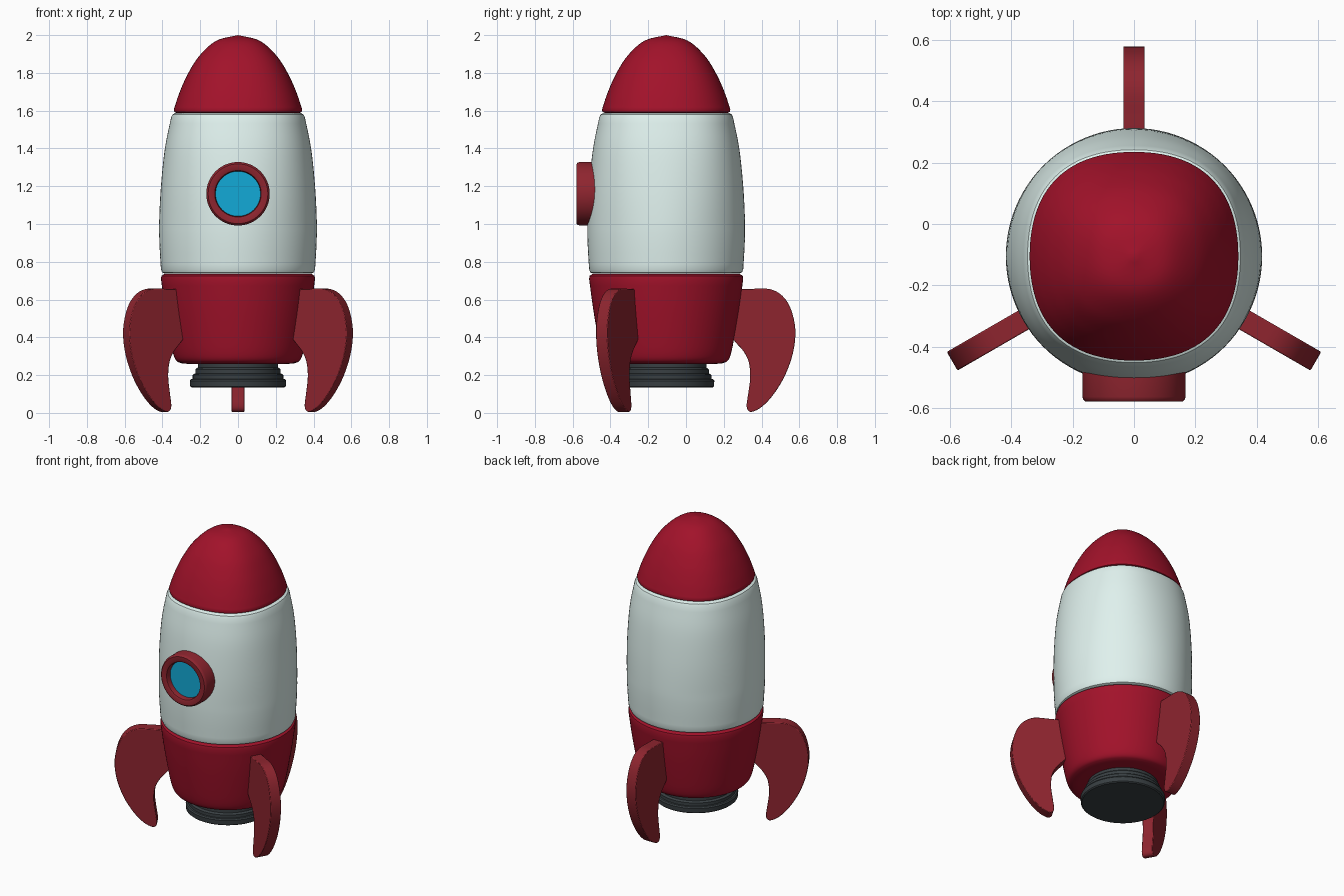
import bpy, bmesh
from math import cos, sin, pi, radians
from mathutils import Vector, Matrix

if "Cube" in bpy.data.objects:
    bpy.data.objects.remove(bpy.data.objects["Cube"])

AXIS_Y = -0.105   # the hull axis sits a little forward of the origin


def material(name, rgb):
    m = bpy.data.materials.new(name)
    m.diffuse_color = (*rgb, 1)
    m.use_nodes = True
    m.node_tree.nodes["Principled BSDF"].inputs["Base Color"].default_value = m.diffuse_color
    return m


RED = material("deep_red", (0.36, 0.006, 0.023))
TRIM = material("trim_red", (0.27, 0.018, 0.028))
WHITE = material("pale_white", (0.74, 0.88, 0.85))
GLASS = material("blue_glass", (0.006, 0.40, 0.68))
DARK = material("dark_grey", (0.04, 0.05, 0.055))


def smooth_path(pts, steps=4):
    """Catmull-Rom curve through 2D points."""
    p = [Vector(q) for q in pts]
    p = [2 * p[0] - p[1]] + p + [2 * p[-1] - p[-2]]
    out = []
    for a, b, c, d in zip(p, p[1:], p[2:], p[3:]):
        for i in range(steps):
            t = i / steps
            out.append(0.5 * (2 * b + (c - a) * t + (2 * a - 5 * b + 4 * c - d) * t * t
                              + (3 * b - a - 3 * c + d) * t ** 3))
    return out + [p[-2]]


def finish(name, bm, mat, matrix=None, angle=35):
    bmesh.ops.remove_doubles(bm, verts=bm.verts, dist=1e-5)
    bmesh.ops.recalc_face_normals(bm, faces=bm.faces)
    me = bpy.data.meshes.new(name)
    bm.to_mesh(me)
    bm.free()
    me.materials.append(mat)
    ob = bpy.data.objects.new(name, me)
    bpy.context.collection.objects.link(ob)
    if matrix:
        ob.matrix_world = matrix
    bpy.ops.object.select_all(action='DESELECT')
    ob.select_set(True)
    bpy.context.view_layer.objects.active = ob
    bpy.ops.object.shade_smooth_by_angle(angle=radians(angle))
    return ob


def lathe(name, profile, mat, matrix, square=lambda z: 0.0, closed=False, n=96):
    """Spin (radius, height) points; square makes the section slightly boxy."""
    bm = bmesh.new()
    rings = []
    for r, z in profile:
        k = square(z)
        ring = []
        for i in range(n):
            a = 2 * pi * i / n
            s = r * (1 - k * cos(4 * a)) / (1 - k)
            ring.append((s * cos(a), s * sin(a), z))
        rings.append([bm.verts.new(c) for c in ring] if r > 1e-6
                     else [bm.verts.new((0, 0, z))] * n)
    pairs = list(zip(rings, rings[1:])) + ([(rings[-1], rings[0])] if closed else [])
    for lo, hi in pairs:
        for i in range(n):
            j = (i + 1) % n
            quad = list(dict.fromkeys((lo[i], lo[j], hi[j], hi[i])))
            if len(quad) > 2:
                bm.faces.new(quad)
    return finish(name, bm, mat, matrix)


HULL = Matrix.Translation((0, AXIS_Y, 0))
boxy = lambda z: 0.025 * min(max((z - 1.0) / 0.55, 0), 1)

# Nose cone
lathe("nose_cone", [(0.28, 1.588), (0.325, 1.588), (0.337, 1.594)] + smooth_path(
    [(0.34, 1.605), (0.312, 1.69), (0.268, 1.79), (0.205, 1.89), (0.115, 1.97), (0, 2.0)], 6),
    RED, HULL, boxy)

# White hull with rounded shoulders
lathe("hull", [(0.30, 0.738), (0.388, 0.738), (0.402, 0.744)] + smooth_path(
    [(0.408, 0.76), (0.416, 0.90), (0.417, 1.02), (0.408, 1.20), (0.387, 1.40), (0.354, 1.565)], 5)
    + [(0.347, 1.58), (0.332, 1.588), (0.28, 1.588)], WHITE, HULL, boxy)

# Lower red section
lathe("lower_hull", [(0, 0.258), (0.27, 0.26)] + smooth_path(
    [(0.30, 0.263), (0.325, 0.275), (0.342, 0.31), (0.361, 0.40), (0.388, 0.56), (0.408, 0.71)], 4)
    + [(0.405, 0.726), (0.39, 0.735), (0.30, 0.735)], RED, HULL)

# Stepped engine nozzle
lathe("nozzle", [(0, 0.135), (0.246, 0.135), (0.253, 0.141), (0.255, 0.17), (0.249, 0.178),
                 (0.240, 0.18), (0.240, 0.20), (0.234, 0.206), (0.226, 0.208), (0.226, 0.23),
                 (0.219, 0.237), (0.213, 0.239), (0.213, 0.27), (0, 0.27)], DARK, HULL)

# Porthole: local z points forward, local origin on the hull axis
PORT = Matrix.Translation((0, AXIS_Y, 1.16)) @ Matrix.Rotation(radians(90), 4, 'X')
lathe("window_frame", [(0.168, 0.37), (0.168, 0.458), (0.165, 0.468), (0.158, 0.474),
                       (0.130, 0.474), (0.123, 0.470), (0.119, 0.460), (0.119, 0.37)],
      TRIM, PORT, closed=True, n=64)
lathe("window_glass", [(0.121, 0.40), (0.121, 0.437), (0, 0.437)], GLASS, PORT, n=64)

# Three curved fins, outlined in (radius, height)
outer = smooth_path([(0.36, 0.655), (0.46, 0.657), (0.55, 0.655), (0.615, 0.62), (0.66, 0.55),
                     (0.684, 0.44), (0.672, 0.32), (0.63, 0.20), (0.57, 0.10), (0.51, 0.035),
                     (0.46, 0.007), (0.435, 0.012), (0.426, 0.04), (0.434, 0.10), (0.445, 0.19),
                     (0.437, 0.27), (0.41, 0.325), (0.375, 0.365), (0.345, 0.40)])
for i, turn in enumerate((90, 210, 330)):
    bm = bmesh.new()
    face = bm.faces.new([bm.verts.new((r, -0.035, z)) for r, z in outer])
    ext = bmesh.ops.extrude_face_region(bm, geom=[face])
    bmesh.ops.translate(bm, vec=(0, 0.07, 0),
                        verts=[v for v in ext["geom"] if isinstance(v, bmesh.types.BMVert)])
    fin = finish(("back_fin", "left_fin", "right_fin")[i], bm, TRIM,
                 HULL @ Matrix.Rotation(radians(turn), 4, 'Z'))
    bev = fin.modifiers.new("soft_edges", 'BEVEL')
    bev.width, bev.segments, bev.limit_method = 0.004, 2, 'ANGLE'
    bev.angle_limit = radians(60)
